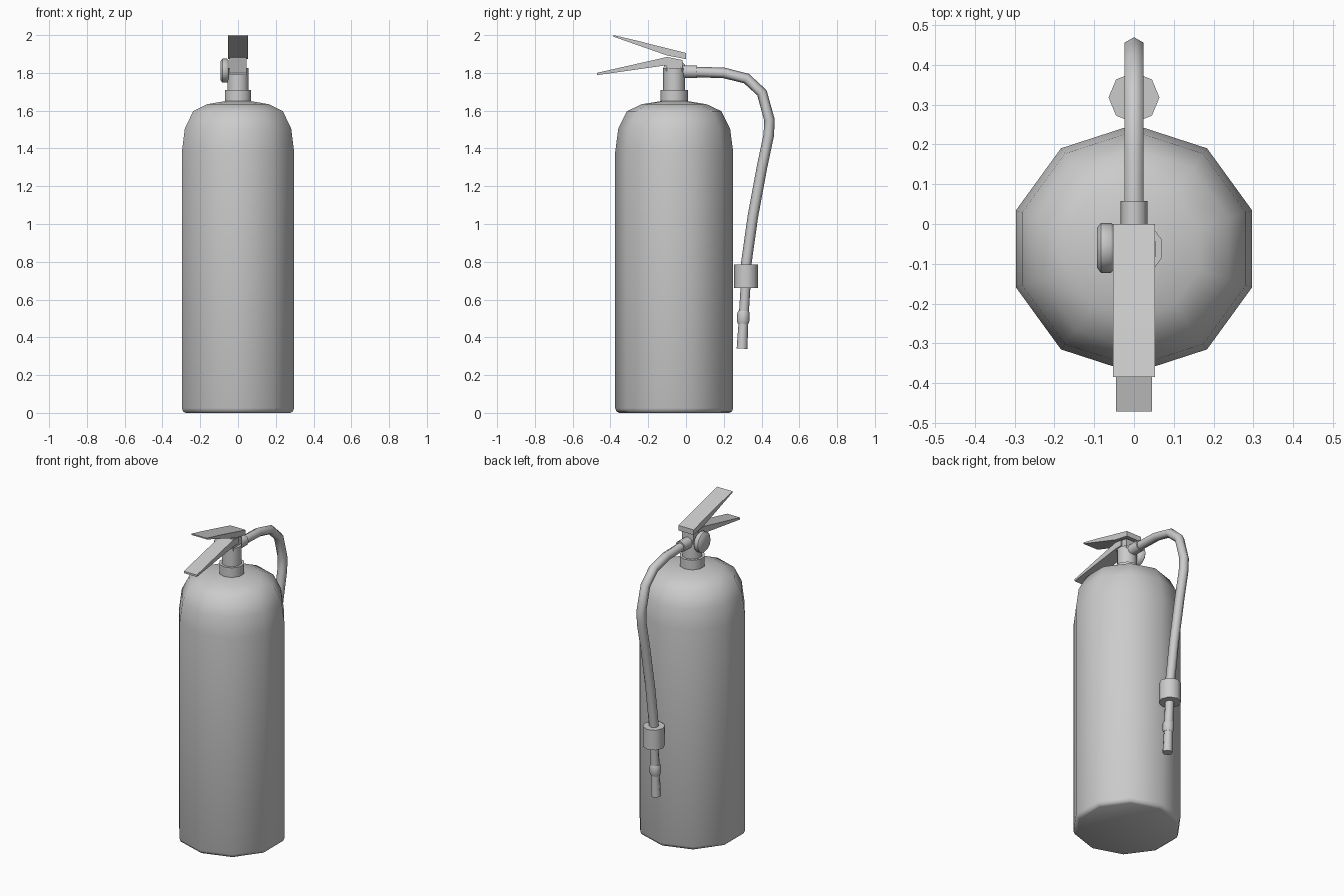
import bpy, bmesh
from math import sin, cos, pi, radians
from mathutils import Vector

if "Cube" in bpy.data.objects:
    bpy.data.objects.remove(bpy.data.objects["Cube"])

CY = -0.0625  # y of the tank axis


def finish(name, bm, angle):
    bmesh.ops.recalc_face_normals(bm, faces=bm.faces)
    mesh = bpy.data.meshes.new(name)
    bm.to_mesh(mesh)
    bm.free()
    ob = bpy.data.objects.new(name, mesh)
    bpy.context.collection.objects.link(ob)
    if angle:
        bpy.ops.object.select_all(action='DESELECT')
        ob.select_set(True)
        bpy.context.view_layer.objects.active = ob
        bpy.ops.object.shade_smooth_by_angle(angle=radians(angle))
    return ob


def skin(name, rings, angle):
    """Bridge successive vertex rings and cap both ends."""
    bm = bmesh.new()
    rows = [[bm.verts.new(p) for p in ring] for ring in rings]
    n = len(rows[0])
    for a, b in zip(rows, rows[1:]):
        for i in range(n):
            j = (i + 1) % n
            bm.faces.new((a[i], a[j], b[j], b[i]))
    bm.faces.new(rows[0])
    bm.faces.new(rows[-1])
    return finish(name, bm, angle)


def lathe(name, origin, axis, side, profile, n, angle=50):
    """Revolve (radius, height) points; first vertex lies towards side."""
    o, w, u = Vector(origin), Vector(axis), Vector(side)
    v = w.cross(u)
    rings = [[o + w * h + (u * cos(2 * pi * i / n) + v * sin(2 * pi * i / n)) * r
              for i in range(n)] for r, h in profile]
    return skin(name, rings, angle)


def hose(name, path, r, n):
    """Tube along (y, z) points in the x = 0 plane."""
    pts = [Vector((0, y, z)) for y, z in path]
    rings = []
    for k, p in enumerate(pts):
        t = pts[min(k + 1, len(pts) - 1)] - pts[max(k - 1, 0)]
        u = Vector((0, -t.z, t.y)).normalized()
        rings.append([p + (u * cos(2 * pi * i / n) + Vector((1, 0, 0)) * sin(2 * pi * i / n)) * r
                      for i in range(n)])
    return skin(name, rings, 65)


def plate(name, side, half):
    """Extrude a (y, z) outline symmetrically across x."""
    return skin(name, [[Vector((x, y, z)) for y, z in side] for x in (-half, half)], 0)


X, Y, Z = (1, 0, 0), (0, 1, 0), (0, 0, 1)

# Tank with domed shoulder
lathe("tank", (0, CY, 0), Z, Y,
      [(0.292, 0), (0.306, 0.008), (0.3125, 0.025), (0.3125, 1.38), (0.296, 1.505),
       (0.25, 1.597), (0.172, 1.634), (0.075, 1.65)], 10)

# Neck collar, valve body and stem
lathe("neck_collar", (0, CY, 0), Z, Y,
      [(0.0735, 1.63), (0.0735, 1.71)], 10)
lathe("valve_body", (0, CY, 0), Z, Y,
      [(0.058, 1.70), (0.058, 1.825)], 10)
plate("valve_bracket", [(-0.105, 1.81), (-0.018, 1.81), (-0.018, 1.868), (-0.105, 1.885)], 0.04)

# Pressure gauge on the left side
lathe("pressure_gauge", (0, -0.06, 1.812), (-1, 0, 0), Y,
      [(0.055, 0.05), (0.063, 0.058), (0.063, 0.083), (0.05, 0.093)], 12)

# Squeeze levers
plate("lower_lever", [(-0.472, 1.788), (-0.105, 1.84), (-0.06, 1.84),
                      (-0.06, 1.876), (-0.11, 1.882), (-0.472, 1.80)], 0.045)
plate("upper_lever", [(-0.385, 1.992), (-0.265, 1.95), (-0.1, 1.892), (0, 1.873),
                      (0, 1.905), (-0.265, 1.972), (-0.385, 2.0)], 0.053)

# Hose and its outlet fitting
lathe("hose_fitting", (0, 0, 1.806), Y, X, [(0.034, -0.03), (0.034, 0.058)], 8)
hose("hose", [(0.04, 1.805), (0.2, 1.80), (0.32, 1.77), (0.402, 1.695), (0.442, 1.55),
              (0.438, 1.47), (0.403, 1.305), (0.354, 1.04), (0.316, 0.77)], 0.028, 6)

# Discharge nozzle: grip, pipe, ring and tip
lathe("nozzle_grip", (0, 0.318, 0), Z, X, [(0.064, 0.66), (0.064, 0.785)], 8)
hose("nozzle_pipe", [(0.316, 0.68), (0.306, 0.52)], 0.026, 8)
tilt = Vector((0, 0.045, 1)).normalized()
lathe("nozzle_ring", (0, 0.302, 0.475), tilt, X,
      [(0.028, -0.003), (0.033, 0.012), (0.033, 0.052), (0.028, 0.065)], 8)
lathe("nozzle_tip", (0, 0.297, 0.34), tilt, X, [(0.029, 0), (0.025, 0.14)], 8)
